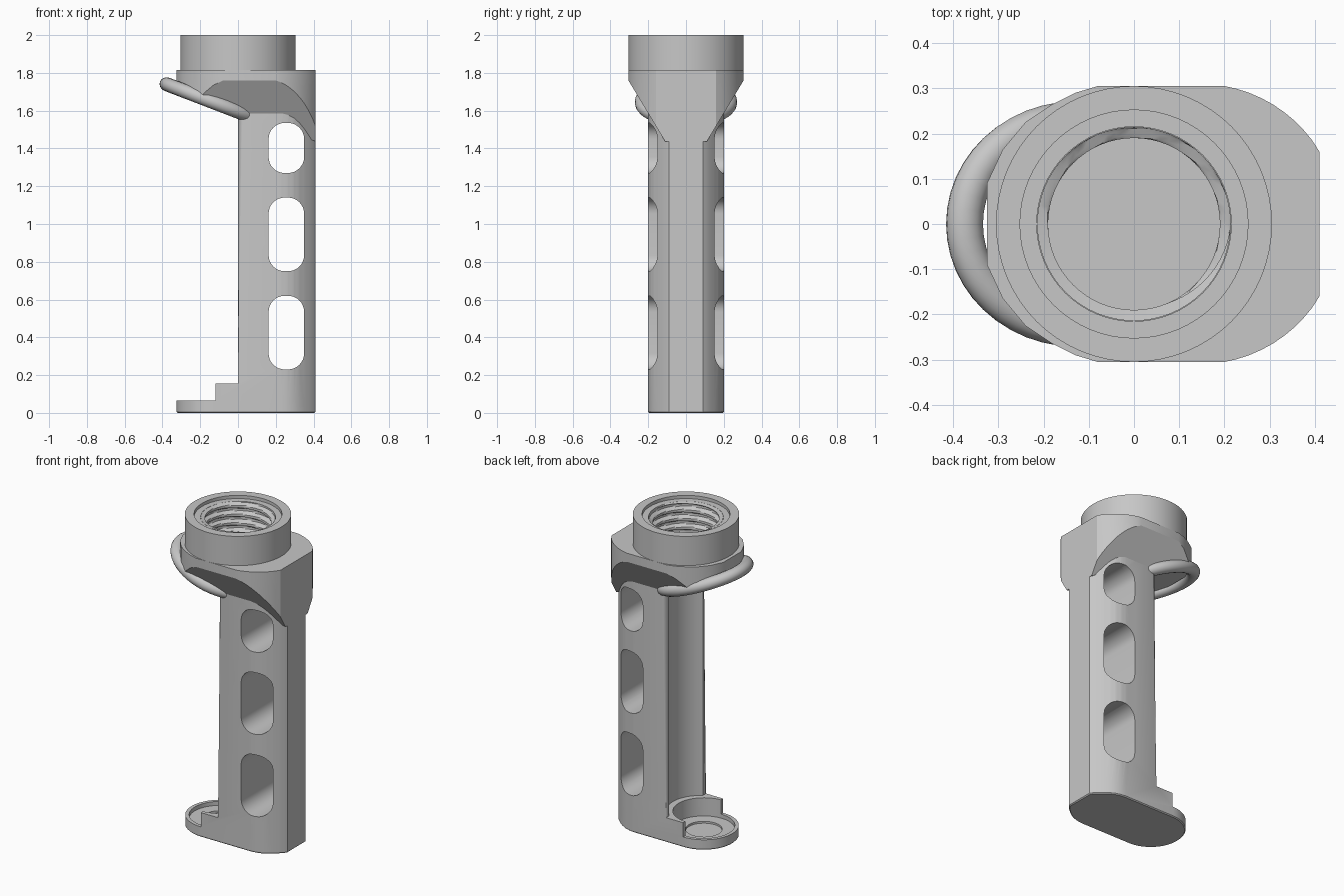
import bpy, bmesh, math
from mathutils import Matrix, Vector

if "Cube" in bpy.data.objects:
    bpy.data.objects.remove(bpy.data.objects["Cube"], do_unlink=True)

GREY = (0.57, 0.57, 0.57, 1)
mat = bpy.data.materials.new("matte grey")
mat.use_nodes = True
mat.diffuse_color = GREY
mat.node_tree.nodes["Principled BSDF"].inputs["Base Color"].default_value = GREY


def make(name, bm):
    bmesh.ops.recalc_face_normals(bm, faces=bm.faces[:])
    me = bpy.data.meshes.new(name)
    bm.to_mesh(me)
    bm.free()
    ob = bpy.data.objects.new(name, me)
    bpy.context.collection.objects.link(ob)
    me.materials.append(mat)
    return ob


def activate(ob):
    bpy.ops.object.select_all(action='DESELECT')
    ob.select_set(True)
    bpy.context.view_layer.objects.active = ob


def smooth(ob):
    activate(ob)
    bpy.ops.object.shade_smooth_by_angle(angle=math.radians(28))


def prism_bm(pts, a, b, axis='z'):
    """Extrude a 2D outline along z, or an x-z outline along y."""
    bm = bmesh.new()
    place = (lambda u, v, w: (u, v, w)) if axis == 'z' else (lambda u, v, w: (u, w, v))
    low = [bm.verts.new(place(u, v, a)) for u, v in pts]
    high = [bm.verts.new(place(u, v, b)) for u, v in pts]
    bm.faces.new(low)
    bm.faces.new(high)
    n = len(pts)
    for i in range(n):
        j = (i + 1) % n
        bm.faces.new((low[i], low[j], high[j], high[i]))
    bmesh.ops.recalc_face_normals(bm, faces=bm.faces[:])
    return bm


def boolean(ob, cutter, op='DIFFERENCE'):
    activate(ob)
    mod = ob.modifiers.new("cut", 'BOOLEAN')
    mod.operation, mod.object, mod.solver = op, cutter, 'EXACT'
    bpy.ops.object.modifier_apply(modifier=mod.name)
    bpy.data.objects.remove(cutter, do_unlink=True)


def arc(cx, cy, r, a0, a1, n):
    steps = [math.radians(a0 + (a1 - a0) * i / n) for i in range(n + 1)]
    return [(cx + r * math.cos(t), cy + r * math.sin(t)) for t in steps]


def cylinder(cx, r, z0, z1, n=64):
    return make("cutter", prism_bm(arc(cx, 0, r, 0, 360 - 360 / n, n - 1), z0, z1))


def window(z0, z1, r=0.085, x0=0.162, x1=0.35):
    slot = (arc(x1 - r, z1 - r, r, 0, 90, 8) + arc(x0 + r, z1 - r, r, 90, 180, 8)
            + arc(x0 + r, z0 + r, r, 180, 270, 8) + arc(x1 - r, z0 + r, r, 270, 360, 8))
    return make("cutter", prism_bm(slot, -0.5, 0.5, 'y'))


def revolve(name, n, rows, point, closed):
    """Grid swept around z; point(row, angle) gives radius and height."""
    bm = bmesh.new()
    grid = []
    for i in range(n):
        t = math.tau * i / n
        ring = [point(j, t) for j in range(rows)]
        grid.append([bm.verts.new((r * math.cos(t), r * math.sin(t), z)) for r, z in ring])
    for i in range(n):
        p, q = grid[i], grid[(i + 1) % n]
        for j in range(rows if closed else rows - 1):
            k = (j + 1) % rows
            bm.faces.new((p[j], q[j], q[k], p[k]))
    return make(name, bm)


# Handle body: plan outline intersected with a stepped side profile
CUP_X, HALF = -0.125, 0.2
side = [(0.41, 0.09), (0.398, 0.107), (0.378, 0.127), (0.352, 0.15),
        (0.325, 0.17), (0.295, 0.186), (0.262, 0.196), (0.23, 0.2)]
outline = side + arc(CUP_X, 0, HALF, 90, 270, 32) + [(x, -y) for x, y in reversed(side)]
bm = prism_bm(outline, 0, 1.7)
rim = [e for e in bm.edges if all(v.co.z < 0.001 for v in e.verts)]
bmesh.ops.bevel(bm, geom=rim, offset=0.006, segments=1, affect='EDGES')
body = make("handle_body", bm)
steps = [(-0.5, -0.1), (0.6, -0.1), (0.6, 1.9), (0, 1.9),
         (0, 0.155), (-0.12, 0.155), (-0.12, 0.065), (-0.5, 0.065)]
boolean(body, make("cutter", prism_bm(steps, -0.5, 0.5, 'y')), 'INTERSECT')

# Round the two long edges beside the tube channel
bm = bmesh.new()
bm.from_mesh(body.data)
long_edges = [e for e in bm.edges if e.calc_length() > 1
              and all(abs(v.co.x) < 0.001 for v in e.verts)]
bmesh.ops.bevel(bm, geom=long_edges, offset=0.03, segments=5, profile=0.5, affect='EDGES')
bm.to_mesh(body.data)
bm.free()

# Tube channel, foot cup and its centre recess
boolean(body, cylinder(-0.105, 0.198, 0.155, 1.9))
boolean(body, cylinder(CUP_X, 0.178, 0.04, 0.3))
boolean(body, cylinder(CUP_X, 0.105, 0.028, 0.1))

# Three grip windows through the handle
TOP_WINDOW = (1.27, 1.535)
for span in ((0.23, 0.62), (0.75, 1.14), TOP_WINDOW):
    boolean(body, window(*span))
smooth(body)

# Head block: convex plan with sloping undersides
HEAD_TOP, FLOOR = 1.815, 1.74
half = ([(0.41, 0.16)] + arc(0.145, 0, 0.31, 37, 80, 8)
        + [(-0.08, 0.305), (-0.13, 0.29), (-0.18, 0.265), (-0.24, 0.225), (-0.29, 0.165), (-0.325, 0.09)])
bm = prism_bm(half + [(x, -y) for x, y in reversed(half)], 1.3, HEAD_TOP)
TILT = math.radians(21)
ring_centre = Vector((-0.13, 0, 1.645))
planes = [((0, s * 0.305, 1.76), (0, s * 1.66, -1)) for s in (1, -1)]
planes.append((ring_centre, (-math.tan(TILT), 0, -1)))
for co, no in planes:
    geom = bm.verts[:] + bm.edges[:] + bm.faces[:]
    bmesh.ops.bisect_plane(bm, geom=geom, plane_co=co, plane_no=Vector(no).normalized(), clear_outer=True)
hull = bmesh.new()
for v in bm.verts:
    hull.verts.new(v.co)
bm.free()
bmesh.ops.remove_doubles(hull, verts=hull.verts[:], dist=0.0005)
bmesh.ops.convex_hull(hull, input=hull.verts[:])
bmesh.ops.dissolve_limit(hull, angle_limit=0.01, verts=hull.verts[:], edges=hull.edges[:])
head = make("head_block", hull)
boolean(head, cylinder(0, 0.215, FLOOR, 2.1))
boolean(head, window(*TOP_WINDOW))
smooth(head)

# Neck collar with an inner ledge
collar = [(0.215, 1.81), (0.305, 1.81), (0.305, 2), (0.252, 2), (0.252, 1.98), (0.215, 1.98)]
smooth(revolve("neck_collar", 64, len(collar), lambda j, t: collar[j], True))

# Helical internal thread
ROWS, PITCH = 50, 0.055


def thread(j, t):
    z = 1.98 - (1.98 - FLOOR) * j / (ROWS - 1)
    wave = 0.5 + 0.9 * math.sin(math.tau * z / PITCH - t)
    return (0.214 if j == 0 else 0.214 - 0.024 * min(1, max(0, wave))), z


smooth(revolve("inner_thread", 64, ROWS, thread, False))

# Tilted, slightly elongated retaining ring
tube = arc(0.234, 0, 0.037, 0, 360 - 360 / 16, 15)
ring = revolve("retaining_ring", 48, len(tube), lambda j, t: tube[j], True)
stretch = Matrix.Diagonal((1.12, 1, 1, 1))
ring.data.transform(Matrix.Translation(ring_centre) @ Matrix.Rotation(TILT, 4, 'Y') @ stretch)
smooth(ring)
